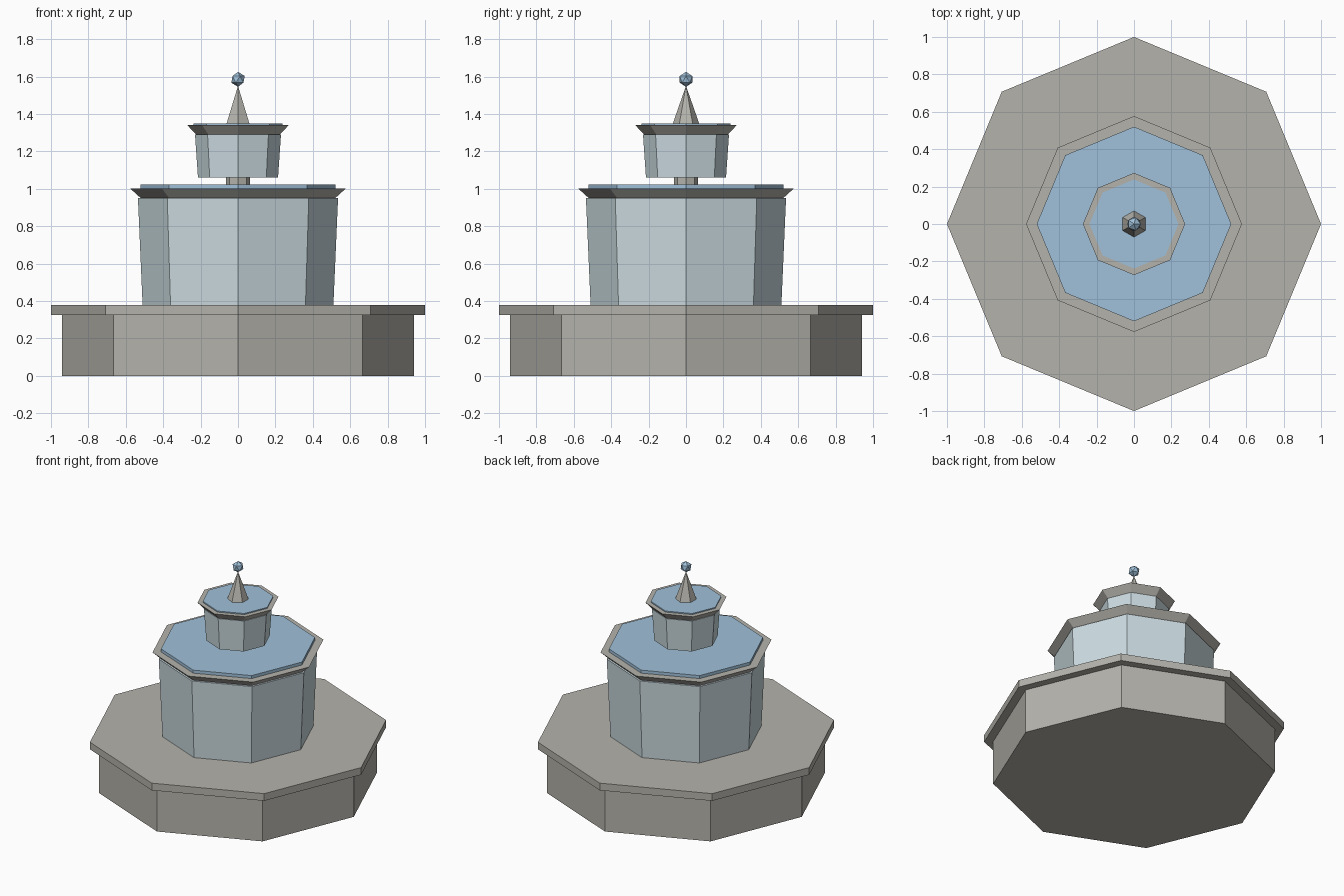
import bpy, math

cube = bpy.data.objects.get("Cube")
if cube:
    bpy.data.objects.remove(cube, do_unlink=True)


def material(name, color):
    m = bpy.data.materials.new(name)
    m.use_nodes = True
    m.diffuse_color = (*color, 1)
    m.node_tree.nodes["Principled BSDF"].inputs["Base Color"].default_value = (*color, 1)
    return m


stone = material("warm_grey_stone", (0.46, 0.45, 0.41))
pale = material("pale_blue_stone", (0.60, 0.71, 0.75))
water = material("water_blue", (0.35, 0.53, 0.70))


def finish(name, mat):
    obj = bpy.context.object
    obj.name = obj.data.name = name
    obj.data.materials.append(mat)


def tier(name, mat, r_low, r_high, z_low, z_high, sides=8):
    """Tapered prism with a corner on the y axis."""
    bpy.ops.mesh.primitive_cone_add(
        vertices=sides, radius1=r_low, radius2=r_high, depth=z_high - z_low,
        location=(0, 0, (z_low + z_high) / 2))
    finish(name, mat)


# Wide stepped base
tier("base_plinth", stone, 0.94, 0.94, 0, 0.325)
tier("base_slab", stone, 1.0, 1.0, 0.325, 0.378)

# Large lower basin
tier("lower_basin", pale, 0.51, 0.535, 0.378, 0.95)
tier("lower_rim", stone, 0.52, 0.577, 0.95, 1.002)
tier("lower_water", water, 0.52, 0.52, 1.002, 1.024)

# Small upper basin on its stem
tier("stem", stone, 0.064, 0.064, 1.024, 1.06)
tier("upper_basin", pale, 0.214, 0.23, 1.06, 1.291)
tier("upper_rim", stone, 0.225, 0.273, 1.291, 1.342)
tier("upper_water", water, 0.238, 0.238, 1.342, 1.35)

# Spire and finial
tier("spire", stone, 0.07, 0, 1.35, 1.55, sides=6)
bpy.ops.mesh.primitive_ico_sphere_add(subdivisions=1, radius=0.04, location=(0, 0, 1.585))
finish("finial_ball", water)
